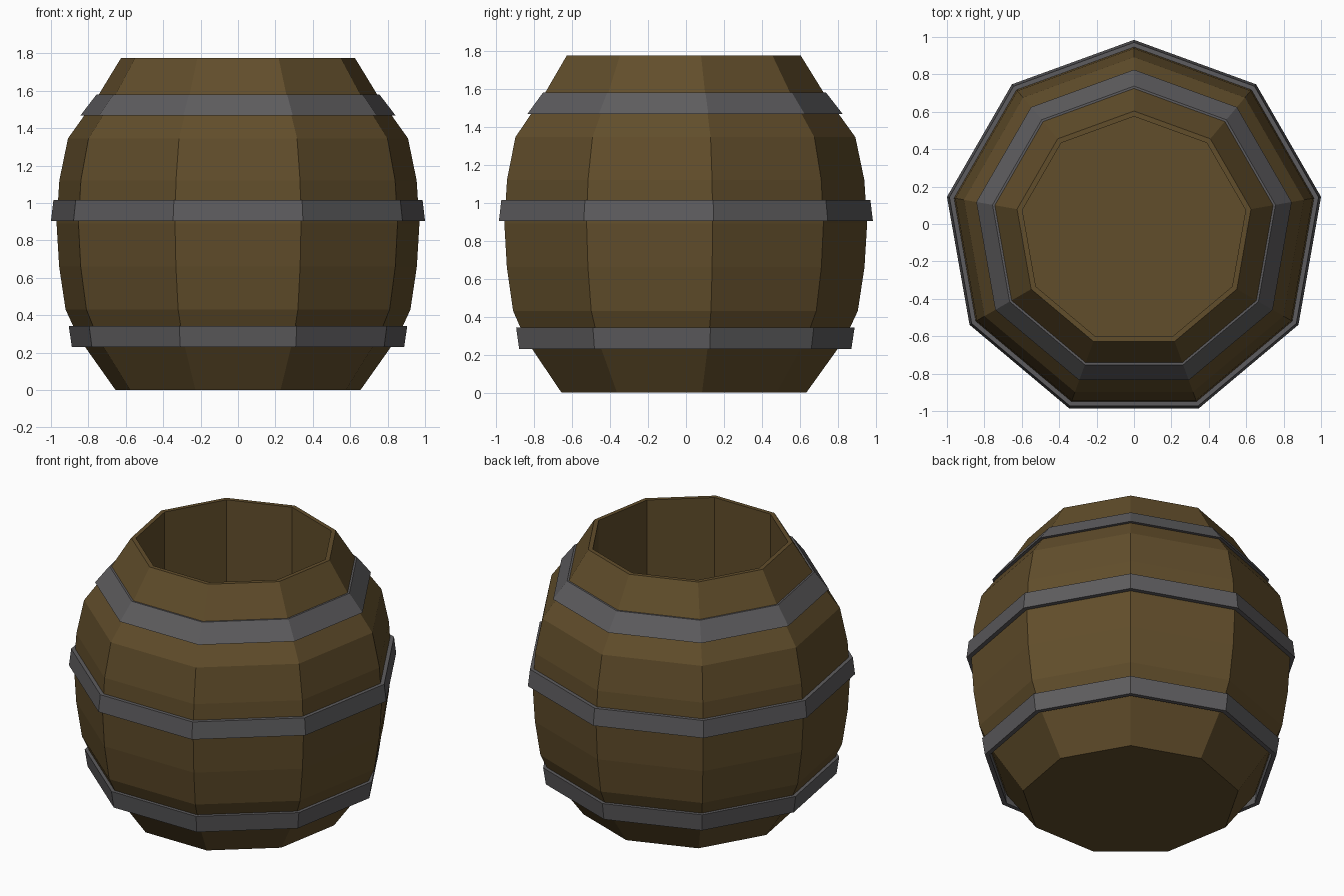
import bpy, bmesh, math

if "Cube" in bpy.data.objects:
    bpy.data.objects.remove(bpy.data.objects["Cube"])

SIDES = 9
AXIS_Y = -0.031  # nine-sided shape: the axis sits slightly off the bounds centre


def material(name, color):
    m = bpy.data.materials.new(name)
    m.diffuse_color = color
    m.use_nodes = True
    m.node_tree.nodes["Principled BSDF"].inputs["Base Color"].default_value = m.diffuse_color
    return m


def lathe(name, profile, mat, closed=False):
    """Spin (radius, z) points into flat nine-sided rings, one corner facing +y."""
    bm = bmesh.new()
    rings = []
    for r, z in profile:
        ring = []
        for i in range(SIDES):
            a = math.pi / 2 + 2 * math.pi * i / SIDES
            ring.append(bm.verts.new((r * math.cos(a), AXIS_Y + r * math.sin(a), z)))
        rings.append(ring)
    pairs = list(zip(rings, rings[1:]))
    if closed:
        pairs.append((rings[-1], rings[0]))
    for lo, hi in pairs:
        for i in range(SIDES):
            j = (i + 1) % SIDES
            bm.faces.new((lo[i], lo[j], hi[j], hi[i]))
    if not closed:
        bm.faces.new(rings[0][::-1])
        bm.faces.new(rings[-1])
    bmesh.ops.recalc_face_normals(bm, faces=bm.faces)
    mesh = bpy.data.meshes.new(name)
    bm.to_mesh(mesh)
    bm.free()
    mesh.materials.append(mat)
    obj = bpy.data.objects.new(name, mesh)
    bpy.context.collection.objects.link(obj)
    return obj


wood = material("wood", (0.12, 0.075, 0.024, 1))
iron = material("iron", (0.11, 0.107, 0.112, 1))

# Barrel body: bulging outside, thin rim, straight inner wall and floor
lathe("barrel_body", [
    (0.665, 0.0), (0.866, 0.28), (0.936, 0.43), (0.971, 0.66), (0.985, 0.89),
    (0.970, 1.12), (0.923, 1.345), (0.768, 1.56), (0.635, 1.775),
    (0.606, 1.775), (0.606, 0.15)], wood)

# Hoops: bottom radius, bottom z, top radius, top z, wall thickness
for name, r0, z0, r1, z1, t in [
        ("lower_hoop", 0.902, 0.23, 0.919, 0.343, 0.03),
        ("middle_hoop", 1.0154, 0.903, 1.002, 1.015, 0.03),
        ("upper_hoop", 0.856, 1.467, 0.768, 1.58, 0.028)]:
    lathe(name, [(r0 - t, z0), (r0, z0), (r1, z1), (r1 - t, z1)], iron, closed=True)
